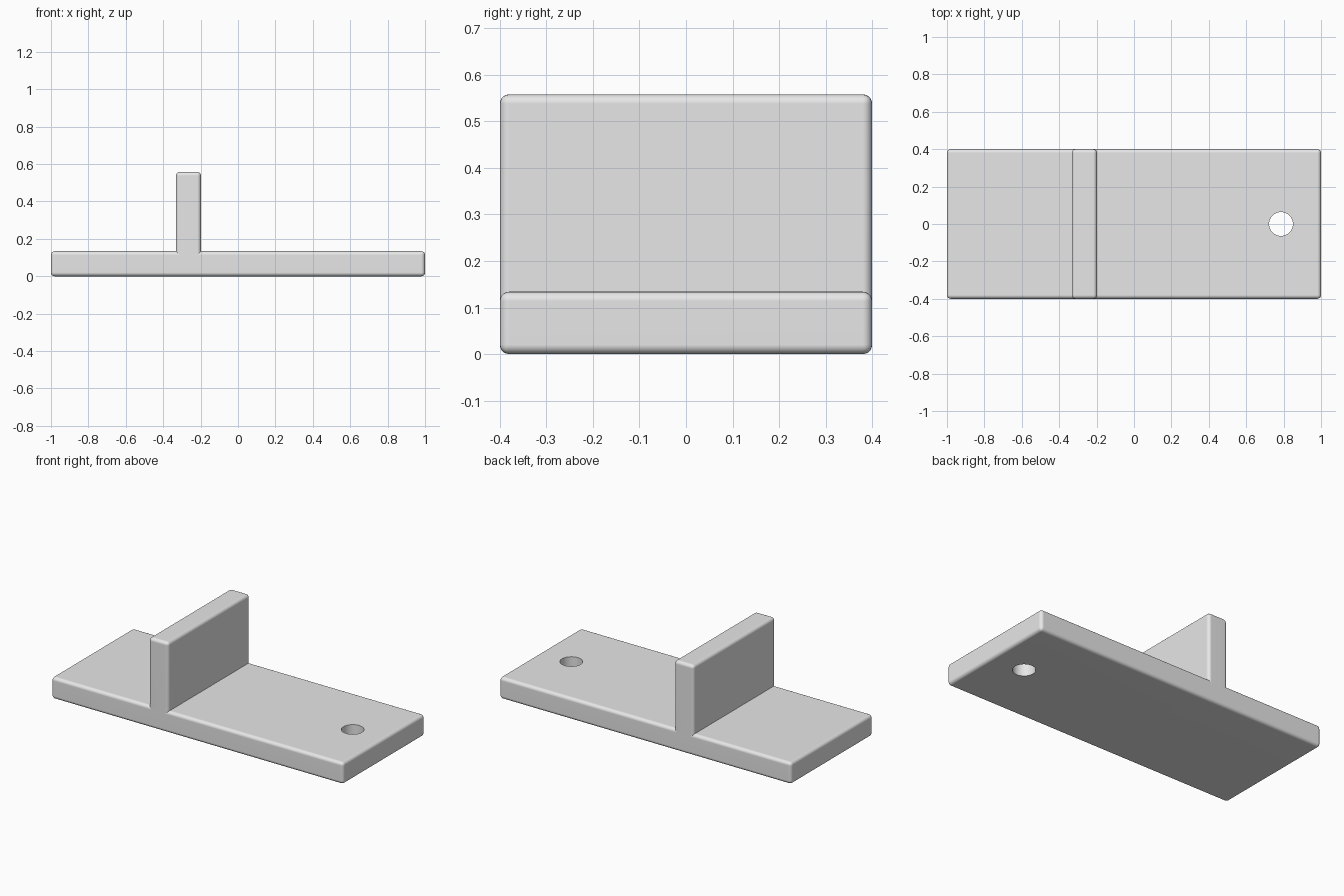
import bpy
import bmesh
from mathutils import Matrix

default = bpy.data.objects.get("Cube")
if default:
    bpy.data.objects.remove(default, do_unlink=True)

LENGTH, WIDTH, THICK, HEIGHT = 2.0, 0.8, 0.134, 0.558
ROUND = 0.02

grey = bpy.data.materials.new("light_grey")
grey.use_nodes = True
colour = (0.8, 0.8, 0.8, 1.0)
grey.diffuse_color = colour
grey.node_tree.nodes["Principled BSDF"].inputs["Base Color"].default_value = colour


def rounded_block(name, low, high, open_base=False):
    """Box between two corners with rounded edges; the base edges may stay square."""
    bm = bmesh.new()
    bmesh.ops.create_cube(bm, size=1.0)
    for v in bm.verts:
        v.co = [h if c > 0 else l for c, l, h in zip(v.co, low, high)]
    edges = [e for e in bm.edges
             if not open_base or any(v.co.z > low[2] + ROUND for v in e.verts)]
    bmesh.ops.bevel(bm, geom=edges, offset=ROUND, offset_type='OFFSET',
                    segments=5, profile=0.5, affect='EDGES')
    mesh = bpy.data.meshes.new(name)
    bm.to_mesh(mesh)
    bm.free()
    mesh.materials.append(grey)
    obj = bpy.data.objects.new(name, mesh)
    bpy.context.collection.objects.link(obj)
    return obj


def finish(obj):
    """Smooth the rounded edges while the broad faces stay flat."""
    bpy.ops.object.select_all(action='DESELECT')
    obj.select_set(True)
    bpy.context.view_layer.objects.active = obj
    for mod in list(obj.modifiers):
        bpy.ops.object.modifier_apply(modifier=mod.name)
    bpy.ops.object.shade_smooth_by_angle(angle=0.6)
    weighted = obj.modifiers.new("flat_faces", 'WEIGHTED_NORMAL')
    weighted.keep_sharp = True


# Base plate
base = rounded_block("base_plate", (-LENGTH / 2, -WIDTH / 2, 0),
                     (LENGTH / 2, WIDTH / 2, THICK))

# Upright wall, seated in the plate's rounded top edge
wall = rounded_block("upright_wall", (-0.332, -WIDTH / 2, THICK - ROUND),
                     (-0.198, WIDTH / 2, HEIGHT), open_base=True)

# Round through hole
bm = bmesh.new()
bmesh.ops.create_cone(bm, cap_ends=True, segments=48, radius1=0.064,
                      radius2=0.064, depth=1.0,
                      matrix=Matrix.Translation((0.786, 0, 0)))
cutter_mesh = bpy.data.meshes.new("hole_cutter")
bm.to_mesh(cutter_mesh)
bm.free()
cutter_mesh.materials.append(grey)
cutter = bpy.data.objects.new("hole_cutter", cutter_mesh)
cutter.hide_render = True
bpy.context.collection.objects.link(cutter)
hole = base.modifiers.new("hole", 'BOOLEAN')
hole.operation = 'DIFFERENCE'
hole.solver = 'EXACT'
hole.object = cutter

finish(base)
finish(wall)
bpy.data.objects.remove(cutter, do_unlink=True)
